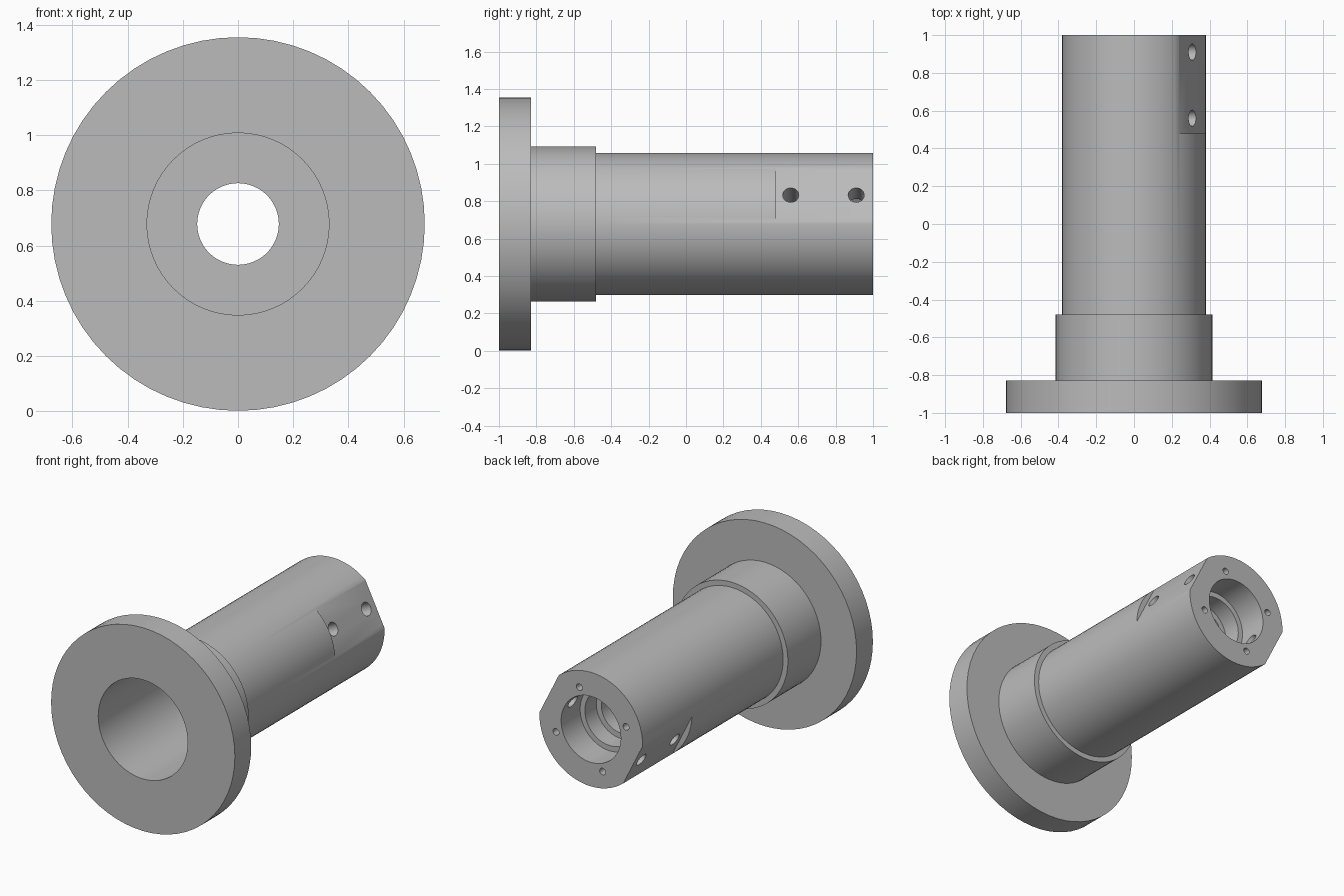
import bpy, bmesh, math
from mathutils import Matrix, Vector

old = bpy.data.objects.get("Cube")
if old:
    bpy.data.objects.remove(old, do_unlink=True)

CZ = 0.678                      # height of the turning axis
TILT = math.radians(26.6)       # direction the clamping flats face
SEGMENTS = 64

steel = bpy.data.materials.new("grey_steel")
steel.use_nodes = True
grey = (0.5, 0.5, 0.5, 1)
steel.diffuse_color = grey
steel.node_tree.nodes["Principled BSDF"].inputs["Base Color"].default_value = grey


def new_object(name, bm):
    bmesh.ops.recalc_face_normals(bm, faces=bm.faces)
    mesh = bpy.data.meshes.new(name)
    bm.to_mesh(mesh)
    bm.free()
    mesh.materials.append(steel)
    obj = bpy.data.objects.new(name, mesh)
    bpy.context.collection.objects.link(obj)
    return obj


def radial(angle, r, y):
    return Vector((r * math.cos(angle), y, CZ + r * math.sin(angle)))


def rod(bm, start, end, r):
    """Cylinder between two points."""
    axis = end - start
    turn = axis.to_track_quat('Z', 'Y').to_matrix().to_4x4()
    bmesh.ops.create_cone(bm, cap_ends=True, segments=24, radius1=r, radius2=r,
                          depth=axis.length,
                          matrix=Matrix.Translation((start + end) / 2) @ turn)


# Turned body: flange, collar, shaft, then the stepped bore back to the front
profile = [(0.33, -1), (0.677, -1), (0.677, -0.828), (0.415, -0.828),
           (0.415, -0.48), (0.38, -0.48), (0.38, 1), (0.22, 1),
           (0.22, 0.8), (0.185, 0.8), (0.185, 0.68), (0.148, 0.68),
           (0.148, 0.3), (0.33, 0.3)]
bm = bmesh.new()
rings = [[bm.verts.new(radial(math.tau * i / SEGMENTS, r, y))
          for i in range(SEGMENTS)] for r, y in profile]
for k, ring in enumerate(rings):
    nxt = rings[(k + 1) % len(rings)]
    for i in range(SEGMENTS):
        j = (i + 1) % SEGMENTS
        bm.faces.new((ring[i], ring[j], nxt[j], nxt[i]))
body = new_object("flanged_sleeve", bm)

# Cutter for the two opposite flats at the rear
bm = bmesh.new()
for angle in (TILT, TILT + math.pi):
    m = (Matrix.Translation(radial(angle, 0.445, 0.79))
         @ Matrix.Rotation(-angle, 4, 'Y') @ Matrix.Diagonal((0.2, 0.62, 0.6, 1)))
    bmesh.ops.create_cube(bm, size=1, matrix=m)
flats = new_object("flat_cutter", bm)

# Cutter for the cross holes in the flats and the screw holes in the end face
bm = bmesh.new()
for angle in (TILT, TILT + math.pi):
    for y in (0.56, 0.91):
        rod(bm, radial(angle, 0.1, y), radial(angle, 0.5, y), 0.043)
for k in range(4):
    a = TILT + math.pi / 4 + k * math.pi / 2
    rod(bm, radial(a, 0.272, 0.8), radial(a, 0.272, 1.1), 0.022)
holes = new_object("hole_cutter", bm)

# Apply the cuts and drop the cutters
for cutter in (flats, holes):
    cutter.hide_render = True
    mod = body.modifiers.new(cutter.name, 'BOOLEAN')
    mod.operation = 'DIFFERENCE'
    mod.solver = 'EXACT'
    mod.object = cutter
bpy.context.view_layer.update()
cut = bpy.data.meshes.new_from_object(
    body.evaluated_get(bpy.context.evaluated_depsgraph_get()))
body.modifiers.clear()
body.data = cut
for cutter in (flats, holes):
    bpy.data.objects.remove(cutter, do_unlink=True)

# Smooth walls with crisp edges
bpy.ops.object.select_all(action='DESELECT')
body.select_set(True)
bpy.context.view_layer.objects.active = body
bpy.ops.object.shade_smooth_by_angle(angle=math.radians(30))
